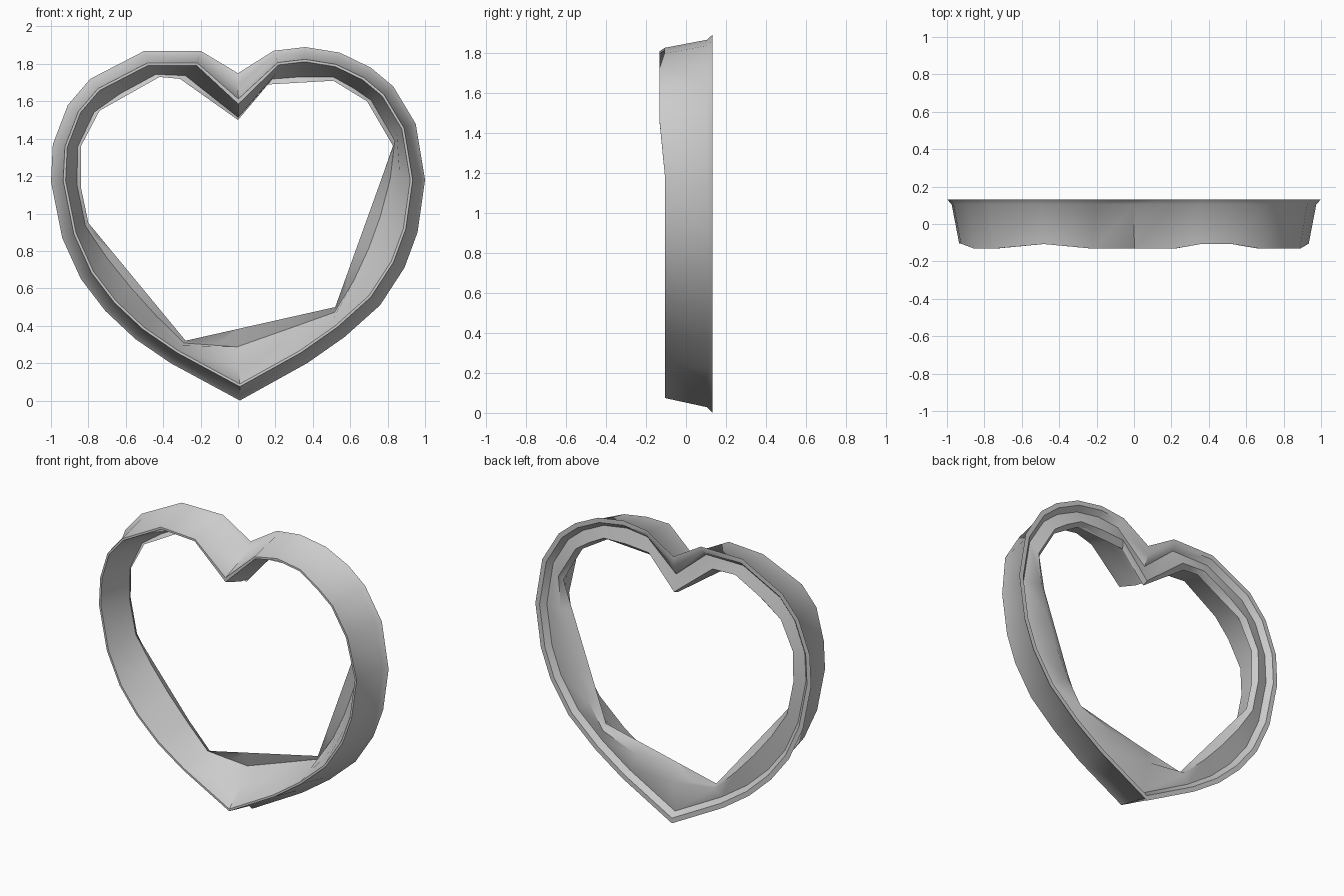
import bpy, bmesh
from mathutils import Vector

if "Cube" in bpy.data.objects:
    bpy.data.objects.remove(bpy.data.objects["Cube"])

# Rear rim outline (x, z), anticlockwise from the bottom tip
RIM = [(.01, 0), (.37, .2), (.57, .34), (.76, .51), (.89, .71), (.96, .9), (1, 1.18),
       (.95, 1.48), (.83, 1.68), (.71, 1.78), (.545, 1.86), (.36, 1.89), (.19, 1.87),
       (0, 1.75), (-.2, 1.87), (-.5, 1.87), (-.79, 1.72), (-.91, 1.58), (-.99, 1.37),
       (-1, 1.17), (-.94, .87), (-.84, .65), (-.71, .48), (-.55, .33), (-.36, .2)]
# Coarse faceted inner edge: rim station -> (x, z)
INNER = {2: (.52, .5), 7: (.83, 1.36), 8: (.69, 1.6), 10: (.51, 1.71), 12: (.16, 1.69),
         13: (0, 1.5), 14: (-.31, 1.72), 15: (-.42, 1.73), 17: (-.74, 1.55),
         18: (-.84, 1.36), 19: (-.84, 1.14), 20: (-.8, .95), 24: (-.28, .32)}
N = len(RIM)
NOTCH = 13
rim = [Vector(p) for p in RIM]


def inset(d):
    """Mitred inward offset of the rim, deepened at the notch."""
    out = []
    for i, p in enumerate(rim):
        a = (p - rim[i - 1]).normalized()
        b = (rim[(i + 1) % N] - p).normalized()
        na, nb = Vector((-a.y, a.x)), Vector((-b.y, b.x))
        m = (na + nb).normalized()
        out.append(p + m * d / m.dot(na) * (1.8 if i == NOTCH else 1))
    return out


def inner_loop():
    """Straight chords between the coarse inner points."""
    keys = sorted(INNER)
    out = [None] * N
    for a, b in zip(keys, keys[1:] + [keys[0] + N]):
        for k in range(a, b):
            out[k % N] = Vector(INNER[a]).lerp(Vector(INNER[b % N]), (k - a) / (b - a))
    return out


def blend(a, b, t):
    return [p.lerp(q, t) for p, q in zip(a, b)]


def front_y(p):
    """Front edge is slightly wavy along the top."""
    if p.y < 1.4:
        return -.105
    return -.132 if abs(p.x) > .7 or abs(p.x) < .3 else -.107


# Heart band: rings swept round the cross-section
front = [front_y(p) for p in rim]
lip = inner_loop()
sections = [
    (inset(0), [.132] * N),                     # flared lip
    (inset(.025), [.105] * N),                  # under the lip
    (inset(.065), front),                       # front edge, outside
    (inset(.078), front),                       # front edge, inside
    (blend(inset(.1), lip, .25), [.02] * N),    # sloping inner wall
    (blend(inset(.1), lip, .65), [.105] * N),   # gully behind the inner lip
    (lip, [.085] * N),                          # coarse inner lip
    (blend(inset(.1), lip, .6), [.122] * N),
    (inset(.06), [.1] * N),                     # shallow groove at the back
    (inset(.03), [.132] * N),
]
bm = bmesh.new()
rings = [[bm.verts.new((p.x, y, p.y)) for p, y in zip(pts, ys)] for pts, ys in sections]
for r, ring in enumerate(rings):
    nxt = rings[(r + 1) % len(rings)]
    for i in range(N):
        j = (i + 1) % N
        bm.faces.new((ring[i], ring[j], nxt[j], nxt[i]))
bmesh.ops.recalc_face_normals(bm, faces=bm.faces)
mesh = bpy.data.meshes.new("heart_band")
bm.to_mesh(mesh)
bm.free()
band = bpy.data.objects.new("heart_band", mesh)
bpy.context.collection.objects.link(band)
bpy.context.view_layer.objects.active = band
band.select_set(True)
bpy.ops.object.shade_smooth_by_angle(angle=.8)
